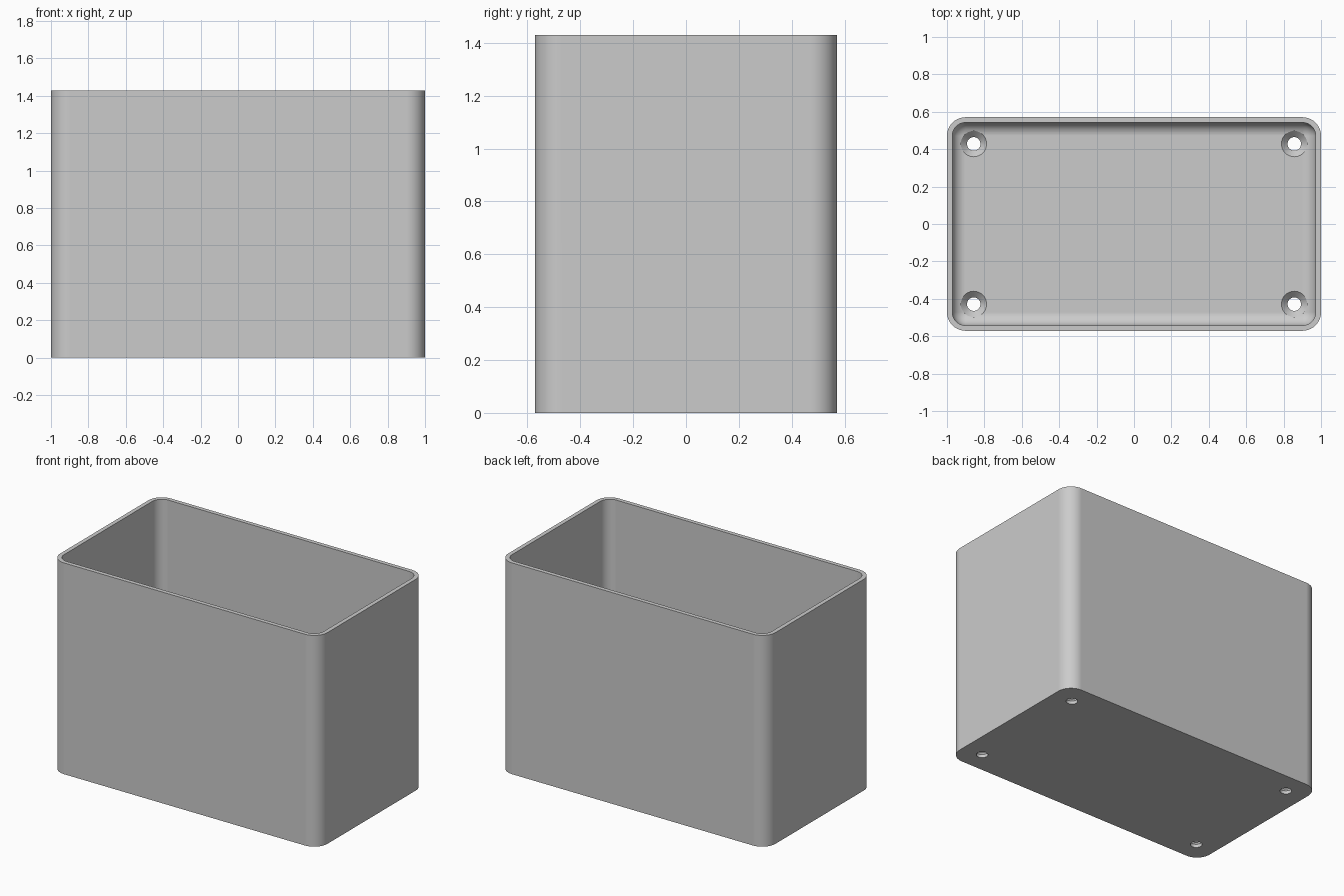
import bpy, bmesh
from math import sin, cos, pi, radians

cube = bpy.data.objects.get("Cube")
if cube:
    bpy.data.objects.remove(cube, do_unlink=True)

HALF_X, HALF_Y, HEIGHT = 1.0, 0.571, 1.429
WALL, FLOOR, CORNER = 0.0286, 0.057, 0.1
FILLET = CORNER - WALL
HOLE, SINK = 0.036, 0.069

grey = bpy.data.materials.new("light grey plastic")
grey.use_nodes = True
colour = (0.6, 0.6, 0.6, 1)
grey.diffuse_color = colour
grey.node_tree.nodes["Principled BSDF"].inputs["Base Color"].default_value = colour


def rounded_ring(inset, z, steps=10):
    """Rounded rectangle, inset from the outer wall."""
    r = max(CORNER - inset, 0.0005)
    points = []
    for quarter, (sx, sy) in enumerate([(1, 1), (-1, 1), (-1, -1), (1, -1)]):
        for i in range(steps + 1):
            a = (quarter + i / steps) * pi / 2
            points.append((sx * (HALF_X - CORNER) + r * cos(a),
                           sy * (HALF_Y - CORNER) + r * sin(a), z))
    return points


def circle_ring(cx, cy, r, z, sides=40):
    return [(cx + r * cos(2 * pi * i / sides), cy + r * sin(2 * pi * i / sides), z)
            for i in range(sides)]


def add_loft(bm, rings):
    """Skin a stack of rings and cap both ends."""
    loops = [[bm.verts.new(p) for p in ring] for ring in rings]
    n = len(loops[0])
    for a, b in zip(loops, loops[1:]):
        for i in range(n):
            j = (i + 1) % n
            bm.faces.new((a[i], a[j], b[j], b[i]))
    bm.faces.new(loops[0][::-1])
    bm.faces.new(loops[-1])


def make_object(name, bm):
    bmesh.ops.remove_doubles(bm, verts=bm.verts, dist=0.00001)
    bmesh.ops.recalc_face_normals(bm, faces=bm.faces)
    mesh = bpy.data.meshes.new(name)
    bm.to_mesh(mesh)
    bm.free()
    mesh.materials.append(grey)
    obj = bpy.data.objects.new(name, mesh)
    bpy.context.collection.objects.link(obj)
    return obj


# Open box: outer wall, rim, inner wall and filleted floor
rings = [rounded_ring(0, 0), rounded_ring(0, HEIGHT), rounded_ring(WALL, HEIGHT)]
for i in range(11):
    a = i / 10 * pi / 2
    rings.append(rounded_ring(WALL + FILLET * (1 - cos(a)),
                              FLOOR + FILLET * (1 - sin(a))))
bm = bmesh.new()
add_loft(bm, rings)
box = make_object("box_shell", bm)

# Countersunk screw holes through the floor
bm = bmesh.new()
for x in (-0.857, 0.857):
    for y in (-0.4285, 0.4285):
        profile = [(HOLE, -0.1), (HOLE, 0.022), (SINK, FLOOR - 0.002), (SINK, 0.15)]
        add_loft(bm, [circle_ring(x, y, r, z) for r, z in profile])
cutter = make_object("hole_cutter", bm)
cutter.hide_render = True

bpy.ops.object.select_all(action='DESELECT')
bpy.context.view_layer.objects.active = box
box.select_set(True)
cut = box.modifiers.new("screw_holes", 'BOOLEAN')
cut.object = cutter
cut.operation = 'DIFFERENCE'
cut.solver = 'EXACT'
bpy.ops.object.modifier_apply(modifier=cut.name)
bpy.data.objects.remove(cutter, do_unlink=True)

# Smooth rounded corners, crisp rims, flat panels
bpy.ops.object.shade_smooth_by_angle(angle=radians(30))
weighted = box.modifiers.new("flat_panels", 'WEIGHTED_NORMAL')
weighted.keep_sharp = True
